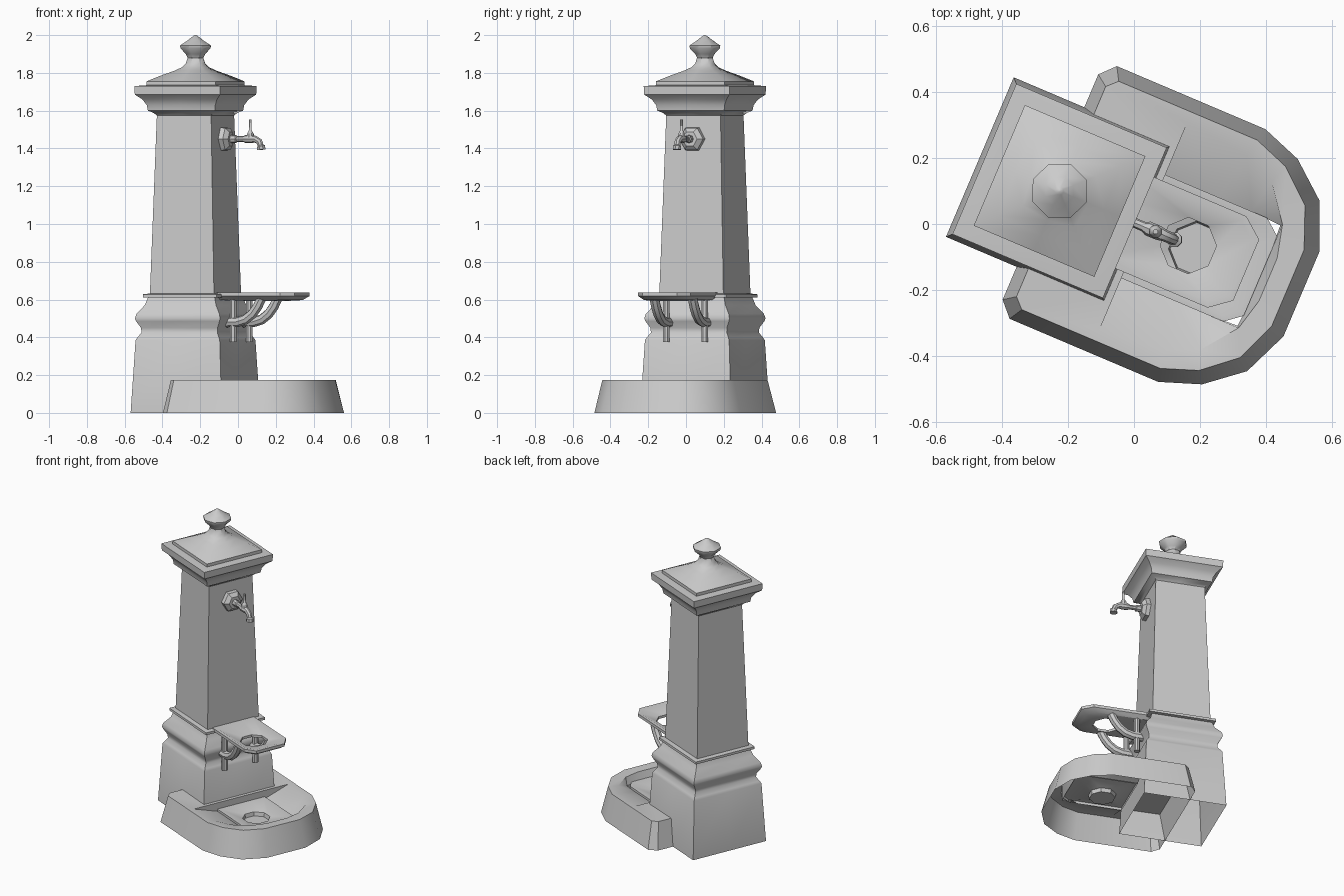
import bpy, bmesh, math
from mathutils import Matrix, Vector

if "Cube" in bpy.data.objects:
    bpy.data.objects.remove(bpy.data.objects["Cube"])

# The fountain is built facing +X about the column axis, then turned into place
PLACE = Matrix.Translation((-0.225, 0.10, 0)) @ Matrix.Rotation(math.radians(-23), 4, 'Z')


def finish(name, bm, angle=40):
    bmesh.ops.remove_doubles(bm, verts=bm.verts, dist=1e-5)
    bmesh.ops.recalc_face_normals(bm, faces=bm.faces)
    me = bpy.data.meshes.new(name)
    bm.to_mesh(me)
    bm.free()
    me.shade_smooth()
    me.set_sharp_from_angle(angle=math.radians(angle))
    ob = bpy.data.objects.new(name, me)
    bpy.context.collection.objects.link(ob)
    ob.matrix_world = PLACE
    return ob


def loft(bm, rings, cap_start=False, cap_end=False, close=False):
    """Skin a list of equal-length point rings."""
    vs = [[bm.verts.new(p) for p in r] for r in rings]
    pairs = list(zip(vs, vs[1:]))
    if close:
        pairs.append((vs[-1], vs[0]))
    for a, b in pairs:
        for i in range(len(a)):
            j = (i + 1) % len(a)
            bm.faces.new((a[i], a[j], b[j], b[i]))
    if cap_start:
        bm.faces.new(vs[0][::-1])
    if cap_end:
        bm.faces.new(vs[-1])


def square(h, z, corner=math.sqrt(2)):
    """Eight points: a square when corner is root 2, an octagon when 1."""
    out = []
    for k in range(8):
        r = h * (corner if k % 2 else 1)
        a = k * math.pi / 4
        out.append((r * math.cos(a), r * math.sin(a), z))
    return out


def mirrored(half, z):
    """Closed outline from its +Y half."""
    return [(x, y, z) for x, y in half] + [(x, -y, z) for x, y in reversed(half)]


def octagon_half(cx, r):
    return [(cx + r * math.cos(math.radians(a)), r * math.sin(math.radians(a)))
            for a in (157.5, 112.5, 67.5, 22.5)]


def tube(bm, pts, radii, n=8):
    """Capped round tube in a plane of constant Y."""
    pts = [Vector(p) for p in pts]
    rings = []
    for i, p in enumerate(pts):
        d1 = (pts[i] - pts[i - 1]) if i else (pts[1] - pts[0])
        d2 = (pts[i + 1] - pts[i]) if i < len(pts) - 1 else d1
        t = (d1.normalized() + d2.normalized()).normalized()
        side = Vector((0, 1, 0))
        up = t.cross(side)
        rings.append([p + radii[i] * (side * math.cos(k * math.tau / n) +
                                      up * math.sin(k * math.tau / n)) for k in range(n)])
    loft(bm, rings, True, True)


# Plinth, mouldings, shaft and cornice in one square profile
column = [(0.262, 0), (0.242, 0.385), (0.234, 0.40), (0.218, 0.425), (0.220, 0.45),
          (0.240, 0.485), (0.245, 0.50), (0.238, 0.525), (0.205, 0.57), (0.192, 0.61),
          (0.212, 0.612), (0.212, 0.628), (0.184, 0.632), (0.156, 1.575), (0.172, 1.59),
          (0.192, 1.60), (0.197, 1.63), (0.215, 1.66), (0.245, 1.685), (0.247, 1.73),
          (0.195, 1.735)]
bm = bmesh.new()
loft(bm, [square(h, z) for h, z in column], cap_end=True)
finish("column", bm)

# Roof sweeping up into the finial
r2 = math.sqrt(2)
roof = [(0.198, 1.73, r2), (0.198, 1.755, r2), (0.145, 1.785, 1.38), (0.095, 1.812, 1.25),
        (0.070, 1.83, 1.1), (0.055, 1.85, 1), (0.045, 1.88, 1), (0.055, 1.90, 1),
        (0.086, 1.93, 1), (0.088, 1.945, 1), (0.045, 1.972, 1), (0.012, 1.996, 1),
        (0.003, 2.0, 1)]
bm = bmesh.new()
loft(bm, [square(*r) for r in roof], True, True)
finish("roof_and_finial", bm)

# Ground basin with a broad rim and sloped inner sides, hollow beneath
foot = [(-0.03, 0.37), (0.012, 0.415), (0.50, 0.415), (0.625, 0.37), (0.735, 0.28), (0.795, 0.14)]
top = [(0.005, 0.345), (0.035, 0.375), (0.49, 0.375), (0.60, 0.335), (0.70, 0.25), (0.75, 0.125)]
inner = [(0.275, 0.22), (0.275, 0.34), (0.48, 0.32), (0.58, 0.275), (0.66, 0.17), (0.685, 0.07)]
floor = [(0.275, 0.08), (0.275, 0.17), (0.45, 0.17), (0.56, 0.17), (0.655, 0.165), (0.66, 0.06)]
bm = bmesh.new()
loft(bm, [mirrored(foot, 0), mirrored(top, 0.175), mirrored(inner, 0.172), mirrored(floor, 0.115)])
finish("basin", bm)

# Drain pan in the basin floor
pan = [(0.275, 0.08), (0.275, 0.17), (0.61, 0.17), (0.66, 0.13)]
lip = [(0.29, 0.07), (0.29, 0.155), (0.60, 0.155), (0.645, 0.12)]
bm = bmesh.new()
loft(bm, [mirrored(pan, 0.112), mirrored(pan, 0.13), mirrored(lip, 0.13),
          mirrored(octagon_half(0.45, 0.085), 0.10),
          mirrored(octagon_half(0.45, 0.08), 0.075)], cap_end=True)
finish("drain_pan", bm, 30)

# Bucket tray: dished plate with an open octagonal hole
edge = [(0.18, 0.07), (0.18, 0.15), (0.55, 0.15), (0.613, 0.10)]
rim = [(0.20, 0.06), (0.20, 0.132), (0.54, 0.132), (0.595, 0.09)]
under = [(0.19, 0.06), (0.19, 0.125), (0.53, 0.125), (0.58, 0.085)]
hole = octagon_half(0.423, 0.085)
bm = bmesh.new()
loft(bm, [mirrored(edge, 0.618), mirrored(edge, 0.637), mirrored(rim, 0.637),
          mirrored(hole, 0.608), mirrored(hole, 0.592), mirrored(under, 0.597)], close=True)
finish("bucket_tray", bm, 30)

# Tray brackets: an upright and a curved arm on each side
for side, y in (("left", 0.11), ("right", -0.11)):
    bm = bmesh.new()
    tube(bm, [(0.263, y, 0.375), (0.263, y, 0.61)], [0.019] * 2)
    arm = [(0.225, y, 0.48), (0.29, y, 0.482), (0.335, y, 0.495), (0.375, y, 0.525),
           (0.405, y, 0.565), (0.425, y, 0.605)]
    tube(bm, arm, [0.027] * 6)
    finish("tray_bracket_" + side, bm)

# Tap: wall flange, pipe and bent spout
bm = bmesh.new()
tube(bm, [(0.145, 0, 1.45), (0.185, 0, 1.45), (0.205, 0, 1.45)], [0.07, 0.068, 0.042], 6)
finish("tap_flange", bm, 30)

bm = bmesh.new()
spout = [(0.19, 0, 1.45), (0.235, 0, 1.45), (0.24, 0, 1.45), (0.275, 0, 1.45), (0.29, 0, 1.45),
         (0.325, 0, 1.45), (0.345, 0, 1.449), (0.367, 0, 1.436), (0.374, 0, 1.415),
         (0.377, 0, 1.41), (0.378, 0, 1.393)]
tube(bm, spout, [0.021, 0.021, 0.015, 0.015, 0.022, 0.022, 0.018, 0.018, 0.017, 0.024, 0.024])
finish("tap_spout", bm)

# Tap handle
bm = bmesh.new()
tube(bm, [(0.315, 0, 1.45), (0.315, 0, 1.475), (0.315, 0, 1.49), (0.315, 0, 1.495),
          (0.315, 0, 1.552)], [0.02, 0.02, 0.012, 0.008, 0.008])
finish("tap_handle", bm)
